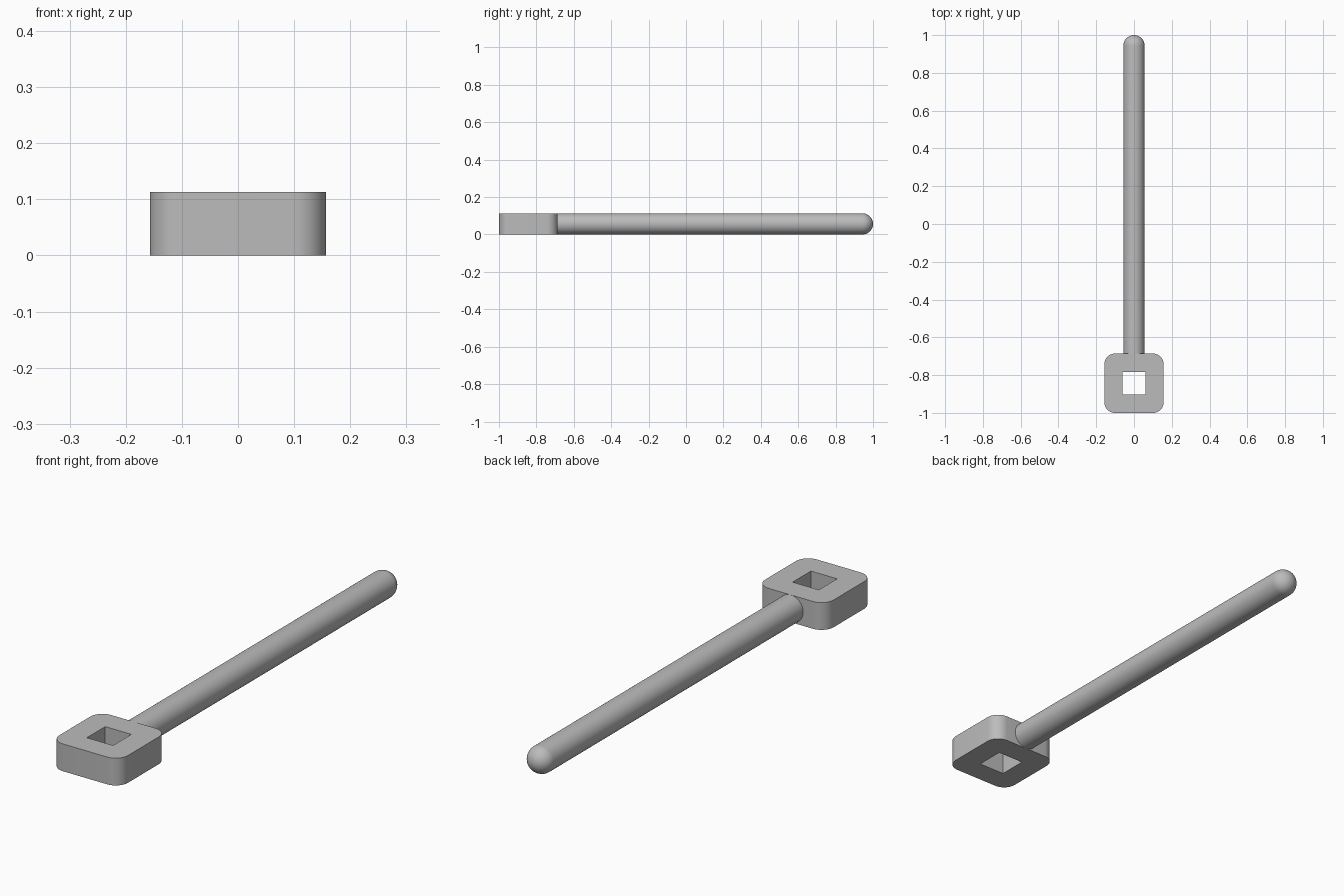
import bpy, bmesh
from math import sin, cos, pi, radians
from mathutils import Vector, Matrix

if "Cube" in bpy.data.objects:
    bpy.data.objects.remove(bpy.data.objects["Cube"])

HEIGHT = 0.113           # thickness of the head and diameter of the rod
RADIUS = HEIGHT / 2
HEAD_HALF = 0.157
HEAD_Y = HEAD_HALF - 1
HOLE_HALF = 0.06
CORNER = 0.056
ARC = 10                 # segments in each rounded corner

grey = bpy.data.materials.new("plain grey")
grey.use_nodes = True
grey.diffuse_color = (0.5, 0.5, 0.5, 1)
grey.node_tree.nodes["Principled BSDF"].inputs["Base Color"].default_value = (0.5, 0.5, 0.5, 1)


def finish(bm, name):
    bmesh.ops.recalc_face_normals(bm, faces=bm.faces)
    mesh = bpy.data.meshes.new(name)
    bm.to_mesh(mesh)
    bm.free()
    mesh.materials.append(grey)
    obj = bpy.data.objects.new(name, mesh)
    bpy.context.collection.objects.link(obj)
    bpy.ops.object.select_all(action='DESELECT')
    obj.select_set(True)
    bpy.context.view_layer.objects.active = obj
    bpy.ops.object.shade_smooth_by_angle(angle=radians(35))
    return obj


# Head: rounded square block with a square hole through it
bm = bmesh.new()
rings = []
for z in (0, HEIGHT):
    outer, hole = [], []
    for c in range(4):
        start = c * pi / 2
        diagonal = Vector((cos(start + pi / 4), sin(start + pi / 4), 0)) * 2 ** 0.5
        base = Vector((0, HEAD_Y, z))
        hole.append(bm.verts.new(base + diagonal * HOLE_HALF))
        middle = base + diagonal * (HEAD_HALF - CORNER)
        for i in range(ARC + 1):
            a = start + i / ARC * pi / 2
            outer.append(bm.verts.new(middle + CORNER * Vector((cos(a), sin(a), 0))))
    count = len(outer)
    # Flat face: a fan at each corner and a quad along each side
    for i in range(count):
        c = i // (ARC + 1)
        j = (i + 1) % count
        d = j // (ARC + 1)
        bm.faces.new([outer[i], outer[j], hole[c]] if c == d
                     else [outer[i], outer[j], hole[d], hole[c]])
    rings.append((outer, hole))
# Outer wall and hole wall
for low, high in zip(*rings):
    for i in range(len(low)):
        j = (i + 1) % len(low)
        bm.faces.new([low[i], low[j], high[j], high[i]])
finish(bm, "socket_head")

# Handle: round rod with a domed far end, turned about its long axis
bm = bmesh.new()
profile = [(0, -0.72), (RADIUS, -0.72)]
for i in range(13):
    a = i / 12 * pi / 2
    profile.append((RADIUS * cos(a), 1 - RADIUS + RADIUS * sin(a)))
verts = [bm.verts.new((r, y, RADIUS)) for r, y in profile]
edges = [bm.edges.new(pair) for pair in zip(verts, verts[1:])]
bmesh.ops.spin(bm, geom=verts + edges, cent=(0, 0, RADIUS), axis=(0, 1, 0),
               angle=2 * pi, steps=48)
bmesh.ops.remove_doubles(bm, verts=bm.verts, dist=0.0001)
finish(bm, "rod_handle")
